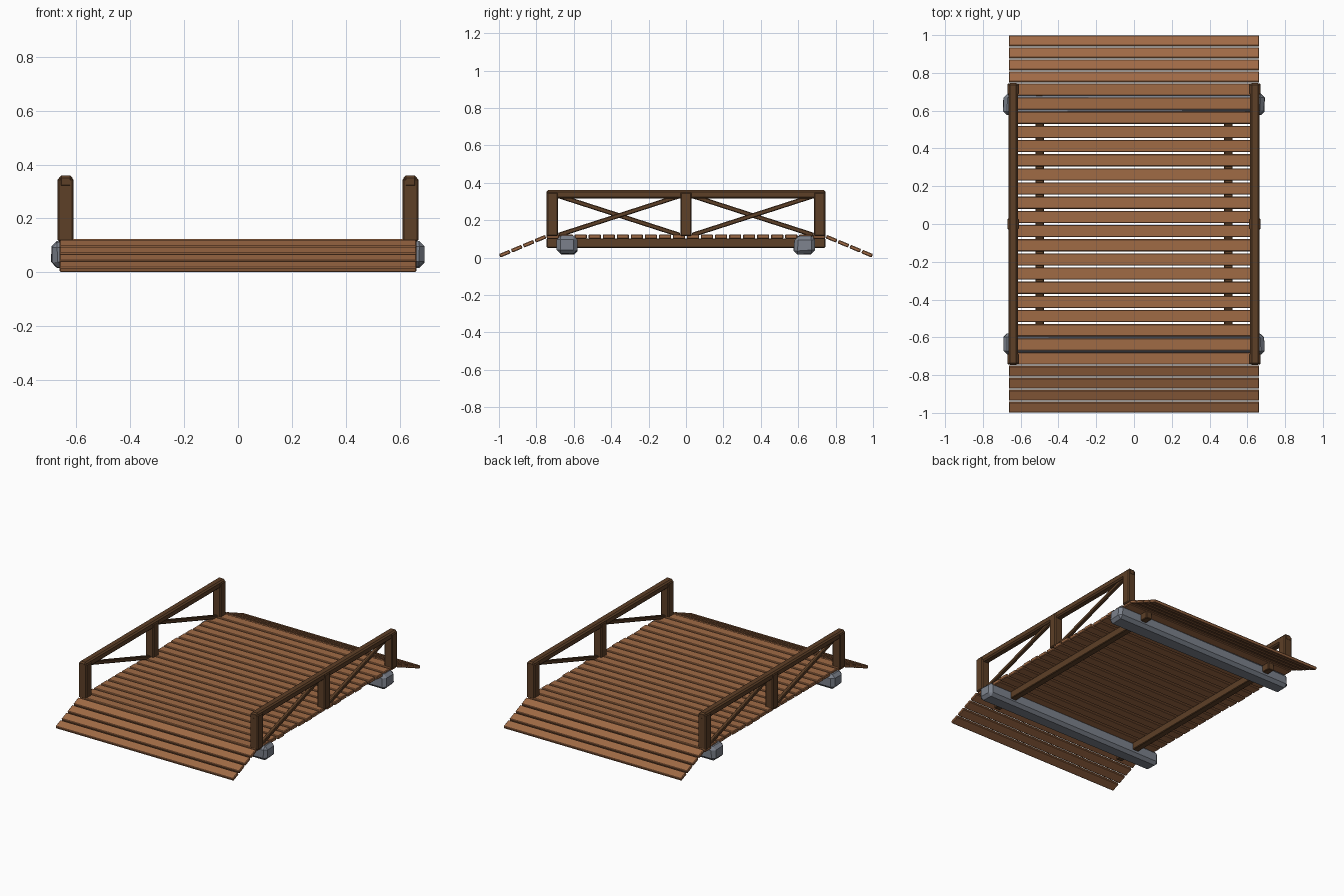
import bpy, bmesh, math, random
from mathutils import Matrix, Vector

if "Cube" in bpy.data.objects:
    bpy.data.objects.remove(bpy.data.objects["Cube"])

random.seed(4)


def material(name, color):
    m = bpy.data.materials.new(name)
    m.diffuse_color = (*color, 1)
    m.use_nodes = True
    m.node_tree.nodes["Principled BSDF"].inputs["Base Color"].default_value = m.diffuse_color
    return m


PLANK = material("plank_wood", (0.35, 0.145, 0.06))
DARK = material("dark_wood", (0.11, 0.05, 0.02))
STONE = material("stone", (0.2, 0.22, 0.26))


def box(name, center, size, mat, rot_x=0.0, bevel=0.004, jitter=0.0):
    """Chamfered box, tilted about x, with optionally uneven corners."""
    bm = bmesh.new()
    bmesh.ops.create_cube(bm, size=1)
    for v in bm.verts:
        v.co = Vector(c * s for c, s in zip(v.co, size))
        v.co += Vector(random.uniform(-jitter, jitter) for _ in range(3))
    bmesh.ops.bevel(bm, geom=bm.edges[:], offset=bevel, segments=1,
                    affect='EDGES', profile=0.5)
    bmesh.ops.rotate(bm, verts=bm.verts, matrix=Matrix.Rotation(rot_x, 3, 'X'))
    mesh = bpy.data.meshes.new(name)
    bm.to_mesh(mesh)
    bm.free()
    mesh.materials.append(mat)
    ob = bpy.data.objects.new(name, mesh)
    ob.location = center
    bpy.context.collection.objects.link(ob)
    return ob


# Deck planks, slightly uneven at the ends
for i in range(20):
    y = -0.7125 + 0.075 * i
    box(f"deck_plank_{i + 1}", (random.uniform(-0.004, 0.004), y, 0.112),
        (1.32 + random.uniform(-0.006, 0.006), 0.065, 0.024), PLANK)

# Sloping ramp planks at both ends
slope = math.atan2(0.0265, 0.0635)
for s, side in ((-1, "front"), (1, "back")):
    for i in range(4):
        box(f"{side}_ramp_plank_{i + 1}",
            (0, s * (0.778 + 0.0635 * i), 0.1005 - 0.0265 * i),
            (1.325, 0.06, 0.02), PLANK, rot_x=-s * slope)

# Cross footings of rough stone
for s, side in ((-1, "front"), (1, "back")):
    box(f"{side}_stone_footing", (0, s * 0.634, 0.066),
        (1.382, 0.113, 0.096), STONE, bevel=0.02, jitter=0.004)

for s, side in ((-1, "left"), (1, "right")):
    # Long beam under the deck
    box(f"{side}_beam", (s * 0.5, 0, 0.077), (0.045, 1.49, 0.05), DARK)

    # Railing posts and top rail
    for y, where in ((-0.715, "front"), (0, "middle"), (0.715, "back")):
        box(f"{side}_{where}_post", (s * 0.64, y, 0.232),
            (0.06, 0.06, 0.235), DARK, bevel=0.006)
    box(f"{side}_rail", (s * 0.64, 0, 0.3375), (0.05, 1.492, 0.045), DARK,
        bevel=0.009)

    # One diagonal brace per bay, mirrored between the two sides
    for y, where in ((-0.3575, "front"), (0.3575, "back")):
        box(f"{side}_{where}_brace", (s * 0.64, y, 0.225),
            (0.024, 0.68, 0.024), DARK, rot_x=s * math.atan2(0.2, 0.62))
